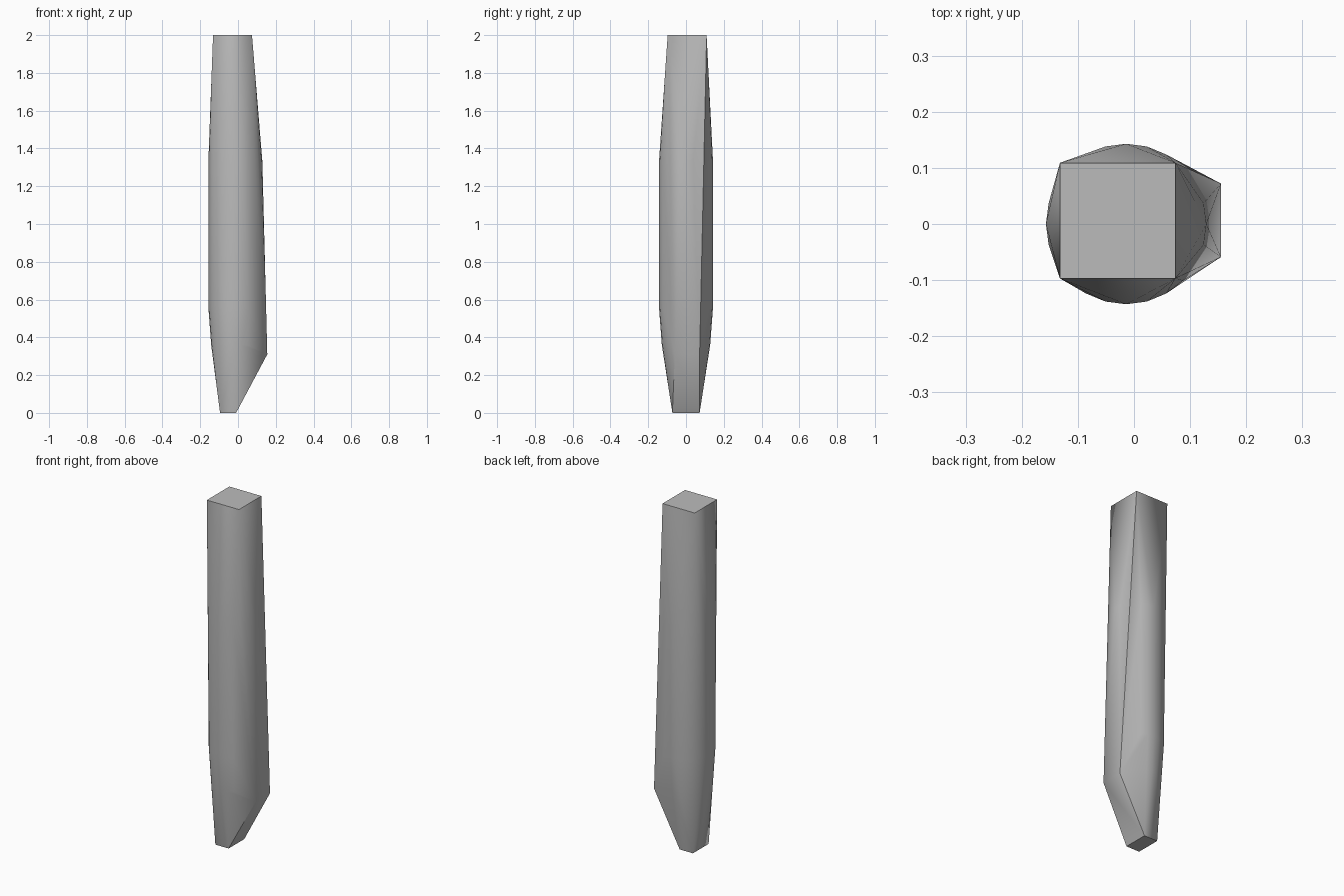
import bpy, bmesh, math

if "Cube" in bpy.data.objects:
    bpy.data.objects.remove(bpy.data.objects["Cube"], do_unlink=True)

# Single plain grey
grey = bpy.data.materials.new("plain_grey")
grey.use_nodes = True
colour = (0.5, 0.5, 0.5, 1)
grey.diffuse_color = colour
grey.node_tree.nodes["Principled BSDF"].inputs["Base Color"].default_value = colour


def rect(x0, x1, y0, y1, z):
    return [(x, y, z) for x in (x0, x1) for y in (y0, y1)]


def ring(radius, z, sides=24):
    steps = [2 * math.pi * i / sides for i in range(sides)]
    return [(-0.014 + radius * math.cos(a), radius * math.sin(a), z) for a in steps]


points = rect(-0.132, 0.074, -0.097, 0.109, 2.0)      # square top
points += ring(0.143, 1.33) + ring(0.143, 0.56)       # round shaft
points += ring(0.128, 0.36)                           # lower taper
points += [(0.155, y, 0.31) for y in (-0.059, 0.072)]  # toe edge
points += rect(-0.095, -0.01, -0.072, 0.072, 0.0)     # narrow foot

# Stretch one tight skin over all the sections
bm = bmesh.new()
for p in points:
    bm.verts.new(p)
hull = bmesh.ops.convex_hull(bm, input=bm.verts)
loose = [v for v in bm.verts if not v.link_faces]
bmesh.ops.delete(bm, geom=loose, context='VERTS')
bmesh.ops.dissolve_limit(bm, angle_limit=math.radians(0.5), verts=bm.verts, edges=bm.edges)
bmesh.ops.recalc_face_normals(bm, faces=bm.faces)

mesh = bpy.data.meshes.new("tapered_post")
bm.to_mesh(mesh)
bm.free()
mesh.materials.append(grey)
post = bpy.data.objects.new("tapered_post", mesh)
bpy.context.collection.objects.link(post)
bpy.context.view_layer.objects.active = post
post.select_set(True)
bpy.ops.object.shade_smooth_by_angle(angle=math.radians(30))
